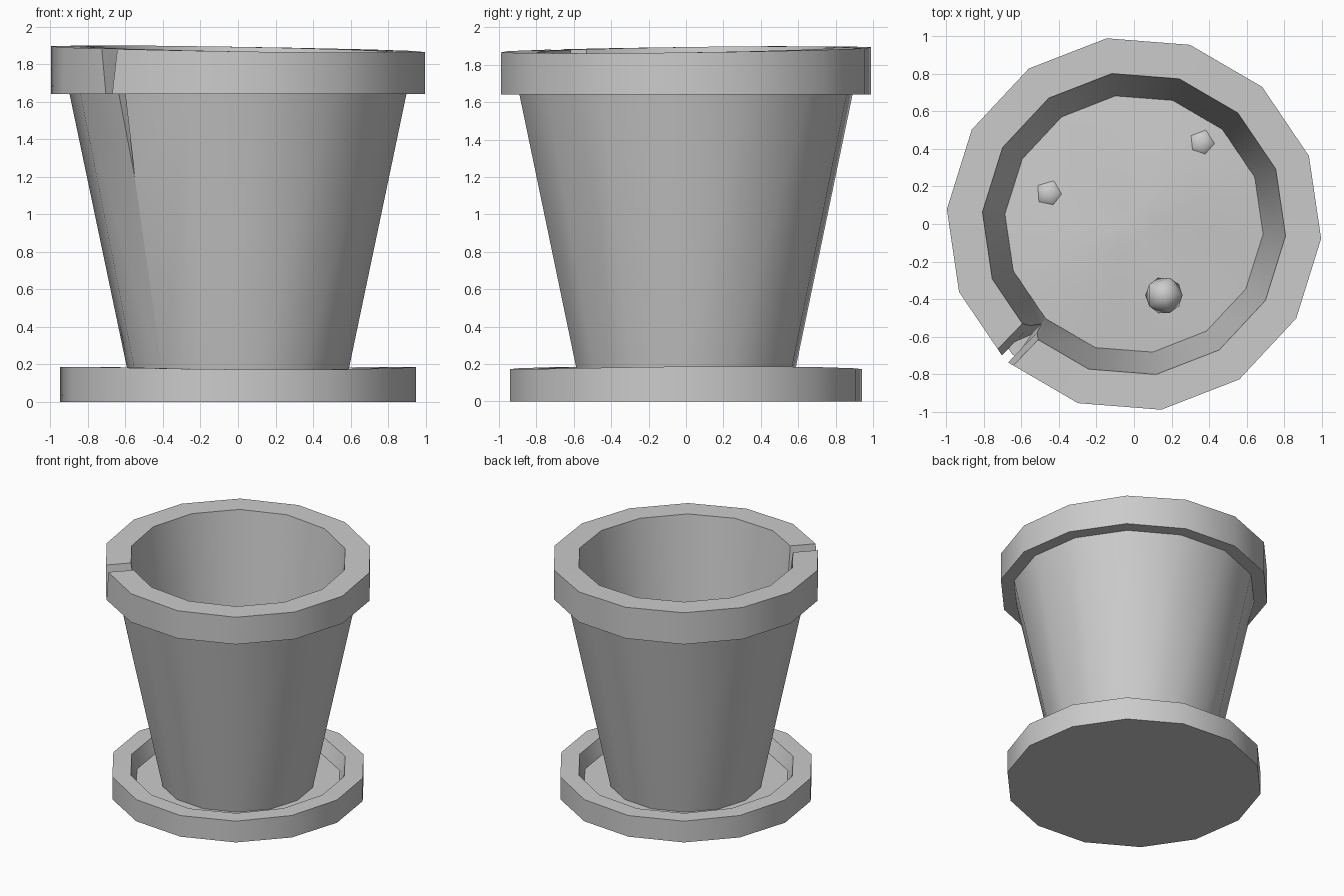
import bpy, bmesh, math
from mathutils import Matrix

cube = bpy.data.objects.get("Cube")
if cube:
    bpy.data.objects.remove(cube, do_unlink=True)

SIDES = 14
TURN = math.radians(-4.5)

clay = bpy.data.materials.new("grey_clay")
clay.use_nodes = True
clay.diffuse_color = (0.6, 0.6, 0.6, 1)
clay.node_tree.nodes["Principled BSDF"].inputs["Base Color"].default_value = (0.6, 0.6, 0.6, 1)


def finish(bm, name):
    bmesh.ops.recalc_face_normals(bm, faces=bm.faces)
    mesh = bpy.data.meshes.new(name)
    bm.to_mesh(mesh)
    bm.free()
    mesh.materials.append(clay)
    obj = bpy.data.objects.new(name, mesh)
    bpy.context.collection.objects.link(obj)
    return obj


def select(obj):
    bpy.ops.object.select_all(action='DESELECT')
    obj.select_set(True)
    bpy.context.view_layer.objects.active = obj


def smooth(obj, degrees=30):
    select(obj)
    bpy.ops.object.shade_smooth_by_angle(angle=math.radians(degrees))


def lathe(name, profile, wobble):
    """Turn (radius, height) points about z; wobble moves each point's height by angle."""
    bm = bmesh.new()
    rings = []
    for r, z in profile:
        ring = []
        for i in range(SIDES):
            a = TURN + math.tau * i / SIDES
            ring.append(bm.verts.new((r * math.cos(a), r * math.sin(a), z + wobble(a, r, z))))
        rings.append(ring)
    for low, high in zip(rings, rings[1:]):
        for i in range(SIDES):
            j = (i + 1) % SIDES
            bm.faces.new((low[i], low[j], high[j], high[i]))
    bm.faces.new(rings[0])
    bm.faces.new(rings[-1])
    return finish(bm, name)


def rim_wobble(a, r, z):
    return 0.014 * math.sin(a - 0.5) - 0.008 * math.cos(a) if z > 1.8 else 0


def saucer_wobble(a, r, z):
    return 0.008 * math.sin(2 * a + 1) if z > 0.1 else 0


# Pot: tapered wall with a heavy rim, hollow down to below the soil
pot = lathe("pot", [(0.57, 0.07), (0.9, 1.64), (1.0, 1.64), (1.0, 1.88),
                    (0.81, 1.88), (0.68, 0.85)], rim_wobble)

# Crack: wedge-shaped cut through rim and upper wall
bm = bmesh.new()
outline = [(-0.07, 1.95), (-0.02, 1.64), (0.015, 1.2), (0.03, 1.64), (0.07, 1.95)]
near = [bm.verts.new((0.55, w, z)) for w, z in outline]
far = [bm.verts.new((1.2, w, z)) for w, z in outline]
bm.faces.new(near)
bm.faces.new(far)
for i in range(len(outline)):
    j = (i + 1) % len(outline)
    bm.faces.new((near[i], near[j], far[j], far[i]))
bmesh.ops.rotate(bm, verts=bm.verts, matrix=Matrix.Rotation(math.radians(-134), 3, 'Z'))
cutter = finish(bm, "crack_cutter")
cutter.hide_render = True
cut = pot.modifiers.new("crack", 'BOOLEAN')
cut.operation = 'DIFFERENCE'
cut.solver = 'EXACT'
cut.object = cutter
select(pot)
bpy.ops.object.modifier_apply(modifier=cut.name)
bpy.data.objects.remove(cutter, do_unlink=True)
smooth(pot)

# Soil: a shallow, slightly uneven mound inside the pot
soil = lathe("soil", [(0.6, 0.84), (0.69, 0.93), (0.4, 0.95), (0.1, 0.96)],
             lambda a, r, z: 0.012 * math.sin(2 * a) * (z > 0.9))
smooth(soil)

# Pebbles: one lying on the soil, two mostly buried
for name, x, y, z in (("pebble_front", 0.16, -0.38, 1.0),
                      ("pebble_back", 0.36, 0.43, 0.88),
                      ("pebble_side", -0.45, 0.16, 0.87)):
    bm = bmesh.new()
    bmesh.ops.create_icosphere(bm, subdivisions=1, radius=0.11,
                               matrix=Matrix.Translation((x, y, z)))
    smooth(finish(bm, name), 60)

# Saucer: shallow dish under the pot
saucer = lathe("saucer", [(0.95, 0), (0.95, 0.18), (0.81, 0.18), (0.77, 0.07)], saucer_wobble)
smooth(saucer)
